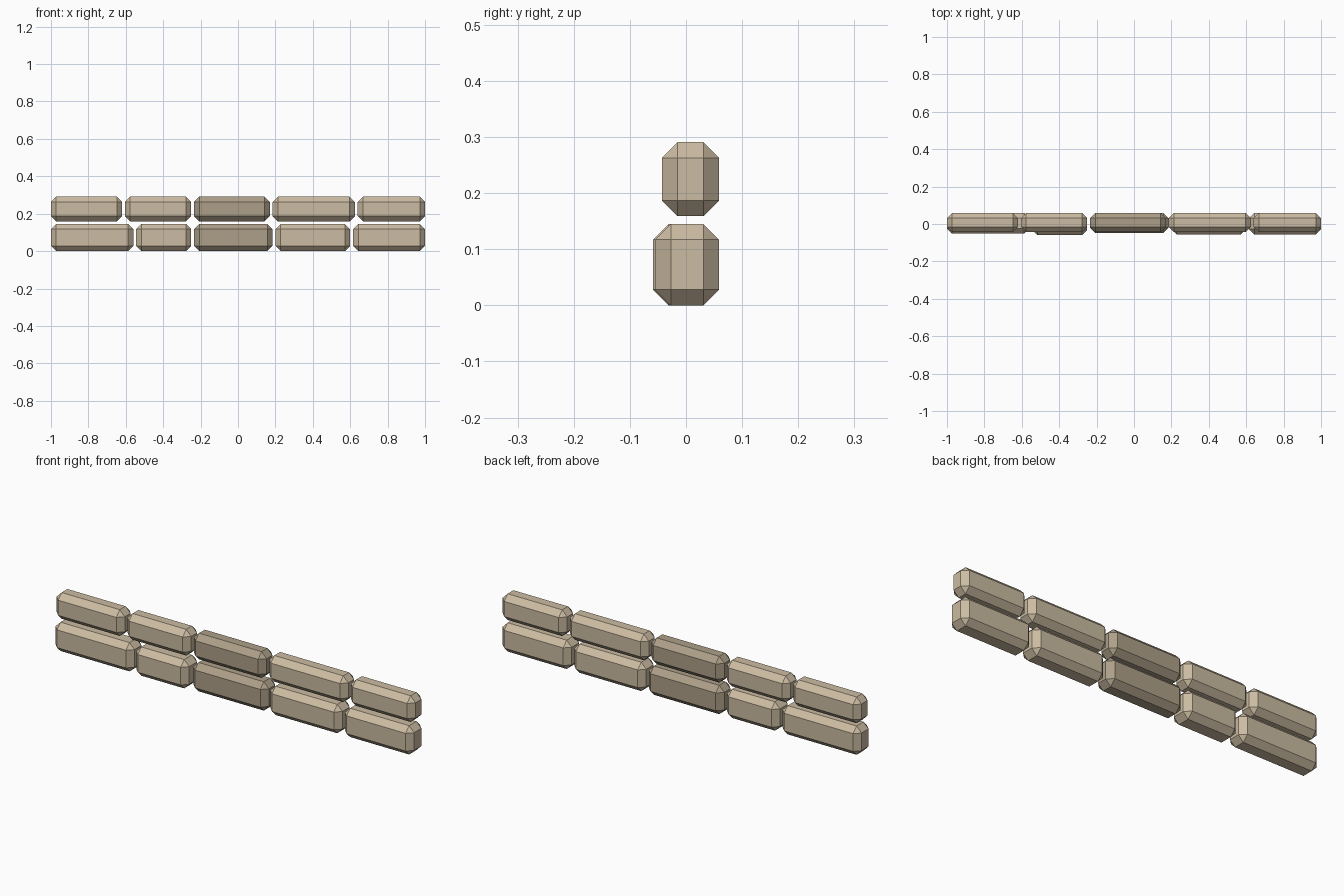
import bpy
import bmesh

if "Cube" in bpy.data.objects:
    bpy.data.objects.remove(bpy.data.objects["Cube"])

BEVEL = 0.028
BACK = 0.059


def material(name, color):
    m = bpy.data.materials.new(name)
    m.diffuse_color = (*color, 1)
    m.use_nodes = True
    m.node_tree.nodes["Principled BSDF"].inputs["Base Color"].default_value = m.diffuse_color
    return m


light = material("light_stone", (0.60, 0.50, 0.36))
dark = material("dark_stone", (0.42, 0.35, 0.25))


def brick(name, x0, x1, front, z0, z1, mat):
    """Box with every edge chamfered once."""
    bm = bmesh.new()
    bmesh.ops.create_cube(bm, size=1)
    for v in bm.verts:
        v.co = (x1 if v.co.x > 0 else x0,
                BACK if v.co.y > 0 else front,
                z1 if v.co.z > 0 else z0)
    bmesh.ops.bevel(bm, geom=bm.edges[:], offset=BEVEL, segments=1,
                    affect='EDGES', clamp_overlap=True)
    mesh = bpy.data.meshes.new(name)
    bm.to_mesh(mesh)
    bm.free()
    mesh.materials.append(mat)
    bpy.context.collection.objects.link(bpy.data.objects.new(name, mesh))


# Each brick: left x, right x, front y
lower = [(-1.0, -0.56, -0.052), (-0.545, -0.25, -0.059), (-0.235, 0.185, -0.047),
         (0.20, 0.60, -0.055), (0.615, 1.0, -0.055)]
upper = [(-1.0, -0.62, -0.043), (-0.605, -0.25, -0.043), (-0.235, 0.17, -0.043),
         (0.185, 0.625, -0.043), (0.64, 1.0, -0.043)]

# Two courses, with a darker brick in the middle of each
for course, row, z0, z1 in (("lower", lower, 0.0, 0.145), ("upper", upper, 0.159, 0.291)):
    for i, (x0, x1, front) in enumerate(row):
        brick(f"{course}_brick_{i + 1}", x0, x1, front, z0, z1, dark if i == 2 else light)
